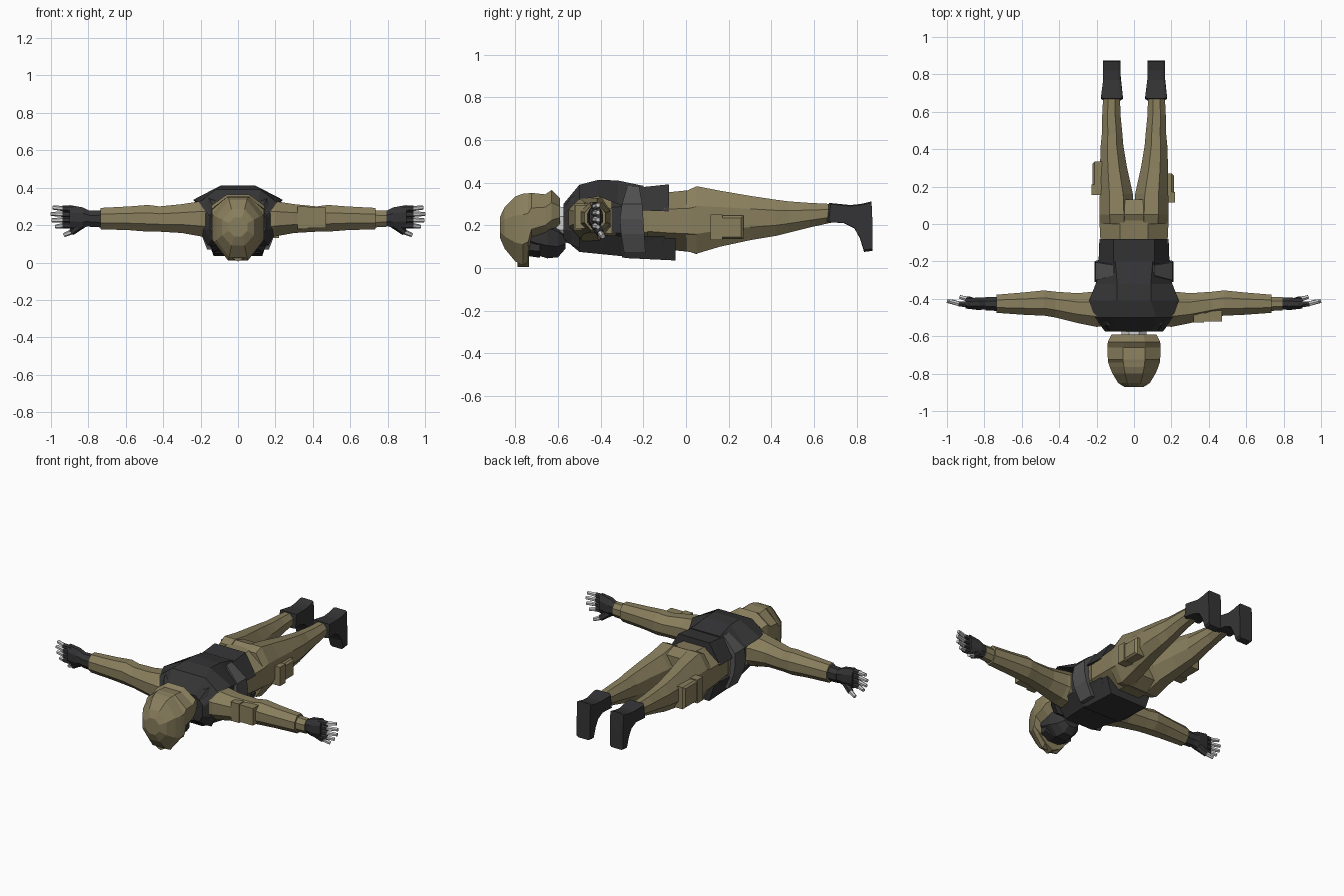
import bpy, bmesh, math
from mathutils import Vector


def material(name, r, g, b):
    m = bpy.data.materials.new(name)
    m.diffuse_color = (r, g, b, 1)
    return m


TAN = material("tan_cloth", 0.25, 0.21, 0.11)
DARK = material("dark_gear", 0.035, 0.035, 0.037)
STRAP = material("strap_grey", 0.085, 0.085, 0.085)


def loft(name, rings, mat=None):
    """Skin a list of equal-length point rings and cap the ends."""
    bm = bmesh.new()
    vs = [[bm.verts.new(p) for p in r] for r in rings]
    n = len(vs[0])
    for a, b in zip(vs, vs[1:]):
        for i in range(n):
            j = (i + 1) % n
            bm.faces.new((a[i], a[j], b[j], b[i]))
    bm.faces.new(vs[0])
    bm.faces.new(vs[-1])
    bmesh.ops.recalc_face_normals(bm, faces=bm.faces)
    me = bpy.data.meshes.new(name)
    bm.to_mesh(me)
    bm.free()
    ob = bpy.data.objects.new(name, me)
    bpy.context.collection.objects.link(ob)
    if mat:
        me.materials.append(mat)
    return ob


def ring(axis, t, a0, a1, b0, b1, n=8):
    """Polygon ring at t on an axis, filling the box a0..a1, b0..b1."""
    k = 1 / math.cos(math.pi / n) if n % 4 == 0 else 1
    pts = []
    for i in range(n):
        ang = (i + 0.5) * 2 * math.pi / n
        a = (a0 + a1) / 2 + (a1 - a0) / 2 * k * math.cos(ang)
        b = (b0 + b1) / 2 + (b1 - b0) / 2 * k * math.sin(ang)
        pts.append((t, a, b) if axis == 'x' else (a, t, b) if axis == 'y' else (a, b, t))
    return pts


def tube(name, axis, rows, mat=None, n=8, s=1):
    ob = loft(name, [ring(axis, *r, n) for r in rows], mat)
    return flip(ob) if s < 0 else ob


def flip(ob):
    for v in ob.data.vertices:
        v.co.x *= -1
    ob.data.flip_normals()
    return ob


def stick(name, p, q, r0, r1, mat=None, s=1, n=6):
    """Tapered finger segment from p to q."""
    p, q = Vector(p), Vector(q)
    d = (q - p).normalized()
    u = d.cross(Vector((0, 1, 0))).normalized()
    v = d.cross(u)
    rings = [[c + (u * math.cos(i * math.tau / n) + v * math.sin(i * math.tau / n)) * r
              for i in range(n)] for c, r in ((p, r0), (q, r1))]
    ob = loft(name, rings, mat)
    return flip(ob) if s < 0 else ob


# helmet with brim, face mask, neck and collar
tube("helmet", 'y', [(-.872, -.05, .05, .14, .24), (-.85, -.085, .085, .09, .285),
                     (-.80, -.115, .115, .03, .335), (-.765, -.13, .13, .012, .348),
                     (-.74, -.138, .138, .03, .35), (-.725, -.14, .14, .11, .352),
                     (-.66, -.142, .142, .14, .345), (-.63, -.14, .14, .165, .365),
                     (-.59, -.12, .12, .20, .325)], TAN)
loft("helmet_peak", [[(x * w, y, z) for x, z in ((-.12, .10), (-.05, .03), (0, .005), (.05, .03), (.12, .10), (0, .14))]
                     for y, w in ((-.79, .85), (-.735, 1))], TAN)
tube("face_mask", 'y', [(-.74, -.10, .10, .08, .25), (-.70, -.10, .10, .06, .25),
                        (-.65, -.095, .095, .045, .25), (-.60, -.075, .075, .05, .22),
                        (-.565, -.05, .05, .09, .17)], DARK)
tube("goggles", 'y', [(-.735, -.09, .09, .055, .15), (-.685, -.095, .095, .048, .15)], DARK)
tube("neck", 'y', [(-.63, -.065, .065, .14, .29), (-.50, -.07, .07, .12, .28)])
tube("collar", 'y', [(-.572, -.075, .075, .12, .29), (-.52, -.10, .10, .11, .33)], TAN)

# shirt and hips
tube("shirt", 'y', [(-.56, -.12, .12, .13, .30), (-.50, -.17, .17, .10, .35),
                    (-.36, -.18, .18, .08, .36), (-.18, -.175, .175, .09, .35)], TAN)
tube("hips", 'y', [(-.22, -.17, .17, .10, .355), (-.08, -.18, .18, .085, .355),
                   (.02, -.185, .185, .075, .365), (.05, -.185, .185, .065, .38),
                   (.13, -.15, .15, .11, .355)], TAN)


def shell(name, rows, mat):
    """Vest plate: rows of y, ridge half width, ridge z, edge half width, edge z."""
    loft(name, [[(-wl, y, zl), (-wt, y, zt), (wt, y, zt), (wl, y, zl)]
                for y, wt, zt, wl, zl in rows], mat)


shell("vest_back", [(-.575, .10, .30, .155, .25), (-.50, .12, .39, .21, .32),
                    (-.41, .09, .413, .24, .335), (-.32, .09, .41, .205, .30),
                    (-.20, .10, .385, .175, .27)], DARK)
shell("vest_front", [(-.565, .08, .13, .13, .20), (-.50, .10, .075, .17, .16),
                     (-.30, .13, .055, .185, .15), (-.10, .13, .05, .17, .15)], DARK)
tube("vest_side", 'y', [(-.35, -.18, .18, .08, .37), (-.24, -.188, .188, .075, .38)], DARK)
shell("front_pouch", [(-.30, .12, .05, .165, .14), (-.28, .13, .046, .17, .14),
                      (-.05, .13, .035, .165, .14)], DARK)
shell("back_belt", [(-.215, .11, .378, .19, .27), (-.08, .11, .392, .185, .265)], DARK)
loft("side_strap", [[(-w, a, z), (w, a, z), (w, b, z), (-w, b, z)] for z, w, a, b in
                    ((.07, .165, -.29, -.19), (.16, .20, -.305, -.195), (.23, .21, -.31, -.20),
                     (.30, .205, -.30, -.205), (.385, .11, -.275, -.22))], STRAP)

BOOT = [(.66, .215), (.67, .305), (.77, .295), (.82, .30), (.87, .312), (.875, .20),
        (.875, .08), (.835, .075), (.815, .14), (.79, .185), (.74, .21)]

for s, side in ((1, "right"), (-1, "left")):
    # shoulder strap of the vest
    tube(side + "_shoulder_strap", 'y', [(-.575, .07, .15, .14, .28), (-.54, .07, .18, .11, .33),
                                         (-.50, .07, .20, .09, .35)], DARK, 8, s)
    # trouser leg
    tube(side + "_leg", 'y', [(.0, .0, .18, .08, .36), (.05, .0, .185, .067, .383),
                              (.16, .006, .183, .10, .362), (.30, .037, .182, .13, .338),
                              (.42, .057, .178, .15, .32), (.48, .062, .172, .165, .312),
                              (.58, .072, .17, .19, .305), (.68, .075, .165, .212, .30)], TAN, 8, s)
    # boot
    rings = []
    for x, k in ((-.047, .93), (-.036, 1), (.036, 1), (.047, .93)):
        rings.append([(s * (.118 + x * (1.25 if y < .7 else 1)), .79 + (y - .79) * k if y < .8 else y,
                       .22 + (z - .22) * k) for y, z in BOOT])
    loft(side + "_boot", rings, DARK)
    # sleeve and wrist
    tube(side + "_sleeve", 'x', [(.12, -.54, -.34, .12, .33), (.20, -.55, -.36, .14, .328),
                                 (.30, -.53, -.37, .158, .312), (.42, -.50, -.362, .165, .30),
                                 (.48, -.49, -.355, .165, .308), (.58, -.486, -.365, .173, .30),
                                 (.735, -.475, -.378, .178, .292)], TAN, 8, s)
    tube(side + "_wrist", 'x', [(.72, -.465, -.39, .188, .28), (.795, -.462, -.39, .19, .278)],
         TAN if s > 0 else DARK, 8, s)
    # glove, fingers and thumb
    tube(side + "_glove", 'x', [(.78, -.455, -.395, .20, .27), (.83, -.46, -.392, .185, .295),
                                (.90, -.452, -.40, .183, .307)], DARK, 8, s)
    for i in range(4):
        z, reach = .198 + i * .03, (.975, .995, 1.0, .99)[i]
        zt = z - .006 + i * .004
        stick(f"{side}_glove_finger_{i}", (.88, -.428, z), (.938, -.428, z), .018, .016, DARK, s)
        stick(f"{side}_finger_{i}", (.93, -.428, z), (reach, -.412, zt), .0145, .011, None, s)
    stick(side + "_glove_thumb", (.835, -.425, .205), (.89, -.402, .162), .024, .018, DARK, s)
    stick(side + "_thumb", (.88, -.405, .168), (.93, -.39, .147), .015, .011, None, s)


def pouch(name, x, y, z, thin, s=1):
    """Pouch with a raised flap; ranges are (low, high), thin names the outward axis."""
    parts = []
    for f in (0, 1):
        if thin == 'x':
            r = [(x[0], *y, *z), (x[1] - .012, *y, *z), (x[1], y[0] + .012, y[1] - .012, z[0] + .01, z[1] - .01)]
            flap = [(x[0], y[0] - .006, y[0] + .05, z[0] - .005, z[1] + .005),
                    (x[1] + .006, y[0] - .006, y[0] + .05, z[0] - .005, z[1] + .005)]
            rows = flap if f else r
            rings = [[(s * t, a, b) for a, b in ((a0, b0), (a1, b0), (a1, b1), (a0, b1))]
                     for t, a0, a1, b0, b1 in rows]
        else:
            e = .006 * f
            x1 = x[0] + .05 if f else x[1]
            rings = [[(s * a, t, b) for a, b in ((x[0] - e, z[0] - e), (x1, z[0] - e), (x1, z[1] + e), (x[0] - e, z[1] + e))]
                     for t in (y[0] - e, y[1])]
        parts.append(loft(name + ("_flap" if f else ""), rings, TAN))
    return parts


# thigh pouches and sleeve pocket
pouch("right_thigh_pouch", (.15, .213), (.12, .27), (.135, .245), 'x')
pouch("left_thigh_pouch", (.15, .222), (.16, .335), (.15, .29), 'x', -1)
pouch("sleeve_pocket", (.325, .47), (-.52, -.46), (.185, .295), 'y')
